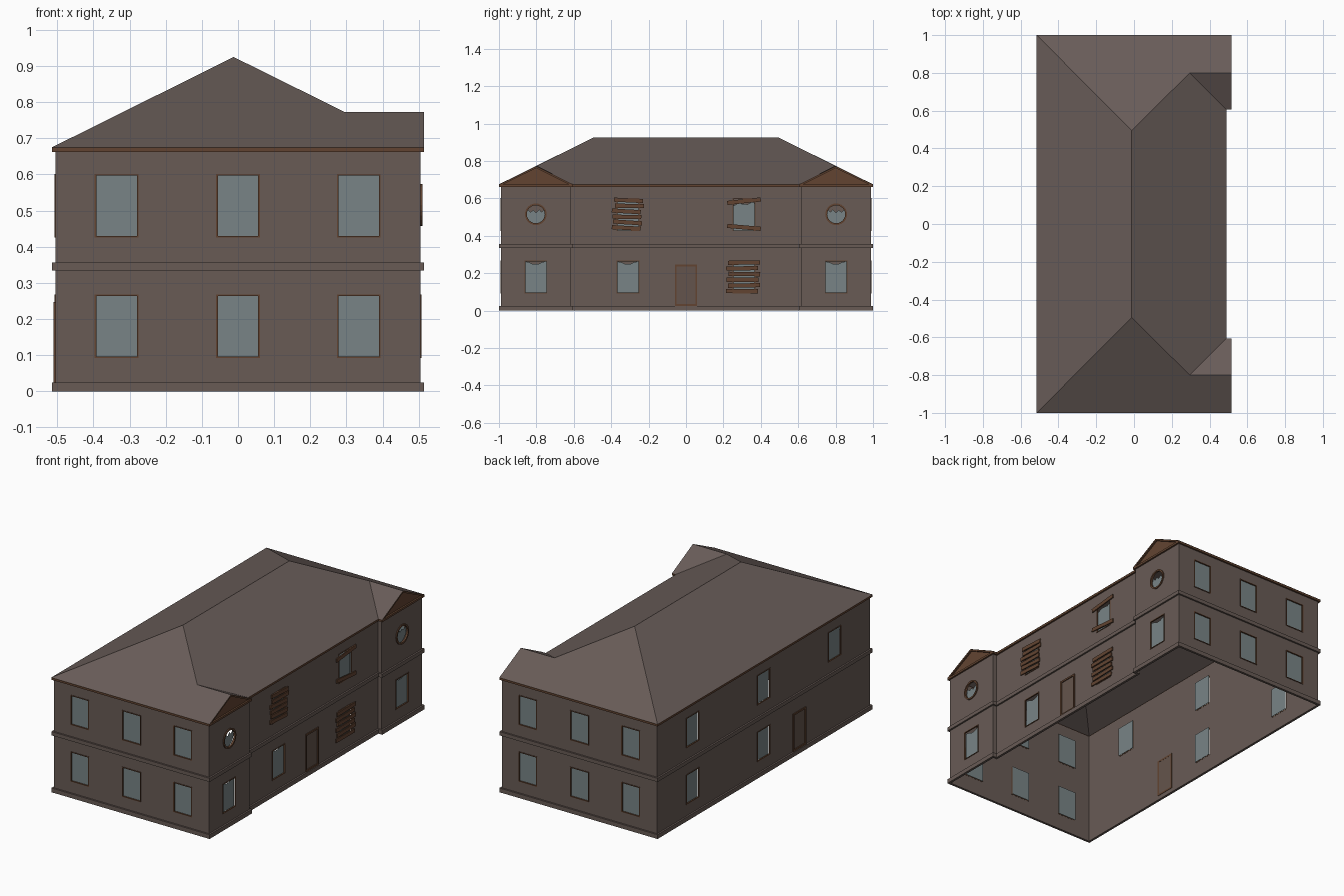
import bpy, bmesh, math, random
from mathutils import Matrix, Vector

if "Cube" in bpy.data.objects:
    bpy.data.objects.remove(bpy.data.objects["Cube"])

random.seed(4)


def lin(c):
    c /= 255
    return c / 12.92 if c <= 0.04045 else ((c + 0.055) / 1.055) ** 2.4


def material(name, r, g, b):
    m = bpy.data.materials.new(name)
    m.diffuse_color = (lin(r), lin(g), lin(b), 1)
    m.use_nodes = True
    m.node_tree.nodes["Principled BSDF"].inputs["Base Color"].default_value = m.diffuse_color
    return m


WALL = material("wall_plaster", 104, 91, 85)
ROOF = material("roof_slate", 104, 92, 88)
WOOD = material("brown_wood", 98, 68, 49)
DOOR = material("door_brown", 100, 84, 76)
GLASS = material("window_glass", 120, 132, 134)


def finish(name, bm, mat):
    bmesh.ops.recalc_face_normals(bm, faces=bm.faces)
    me = bpy.data.meshes.new(name)
    bm.to_mesh(me)
    bm.free()
    ob = bpy.data.objects.new(name, me)
    bpy.context.collection.objects.link(ob)
    if mat:
        me.materials.append(mat)
    return ob


def prism(bm, M, pts, n0, n1):
    """Extruded polygon in the local (u, w) plane from depth n0 to n1."""
    a = [bm.verts.new(M @ Vector((u, w, n0))) for u, w in pts]
    b = [bm.verts.new(M @ Vector((u, w, n1))) for u, w in pts]
    bm.faces.new(a[::-1])
    bm.faces.new(b)
    for i in range(len(pts)):
        j = (i + 1) % len(pts)
        bm.faces.new((a[i], a[j], b[j], b[i]))


def ring(bm, M, outer, inner, n0, n1):
    """Extruded frame between two matching polygons."""
    vs = [[bm.verts.new(M @ Vector((u, w, n))) for u, w in p]
          for p, n in ((outer, n0), (outer, n1), (inner, n1), (inner, n0))]
    for k in range(4):
        p, q = vs[k], vs[(k + 1) % 4]
        for i in range(len(outer)):
            j = (i + 1) % len(outer)
            bm.faces.new((p[i], p[j], q[j], q[i]))


def rect(w, h):
    return [(-w / 2, -h / 2), (w / 2, -h / 2), (w / 2, h / 2), (-w / 2, h / 2)]


def circle(r, n=24):
    return [(r * math.cos(2 * math.pi * i / n), r * math.sin(2 * math.pi * i / n)) for i in range(n)]


def outline(d):
    """Building footprint grown outward by d."""
    x, y, m, s = 0.505 + d, 0.99 + d, 0.48 + d, 0.615 - d
    return [(-x, -y), (x, -y), (x, -s), (m, -s), (m, s), (x, s), (x, y), (-x, y)]


def side(u, n, dist):
    """Function giving a local frame on one facade at (along, height)."""
    u, n, up = Vector(u), Vector(n), Vector((0, 0, 1))
    rot = Matrix((u, up, n)).transposed().to_4x4()
    return lambda a, z: Matrix.Translation(u * a + up * z + n * dist) @ rot


FRONT = side((1, 0, 0), (0, -1, 0), 0.99)
BACK = side((-1, 0, 0), (0, 1, 0), 0.99)
LEFT = side((0, -1, 0), (-1, 0, 0), 0.505)
WING = side((0, 1, 0), (1, 0, 0), 0.505)
MID = side((0, 1, 0), (1, 0, 0), 0.48)
LOW, HIGH = 0.18, 0.513
I4 = Matrix()

cut, frames, glass, doors, planks = (bmesh.new() for _ in range(5))
PANE = rect(0.12, 0.175)
BROKEN = PANE[:2] + [(0.06, 0.083), (0.035, 0.08), (0.015, 0.07), (-0.015, 0.068), (-0.035, 0.078), (-0.06, 0.083)]
CORNER = PANE[:2] + [(0.06, 0.06), (0.045, 0.07), (0.02, 0.055), (-0.03, 0.06), (-0.06, 0.045)]


def window(M, pane=PANE):
    prism(cut, M, rect(0.116, 0.171), -0.03, 0.03)
    ring(frames, M, rect(0.121, 0.176), rect(0.112, 0.167), -0.005, 0.003)
    prism(glass, M, pane, -0.012, -0.010)


def round_window(M, flip):
    prism(cut, M, circle(0.053), -0.03, 0.03)
    ring(frames, M, circle(0.058), circle(0.048), -0.005, 0.006)
    arc = [(0.053 * math.cos(t), 0.053 * math.sin(t)) for t in
           (math.radians(150 + i * 240 / 14) for i in range(15))]
    pane = arc + [(0.03, 0.012), (0.018, 0.026), (0.002, 0.008), (-0.014, 0.022), (-0.028, 0.012)]
    prism(glass, M, [(u * flip, w) for u, w in pane], -0.012, -0.010)


def door(M):
    prism(cut, M, rect(0.112, 0.214), -0.03, 0.03)
    ring(frames, M, rect(0.12, 0.222), rect(0.10, 0.202), -0.006, 0.005)
    prism(doors, M, rect(0.104, 0.206), -0.005, -0.001)


def plank(M, tilt, length, dx=0, h=0.022):
    R = M @ Matrix.Translation((dx, 0, 0)) @ Matrix.Rotation(math.radians(tilt), 4, 'Z')
    prism(planks, R, rect(length, h), 0.004, 0.011)


# Front and back windows, three per floor
for F in (FRONT, BACK):
    for a in (-0.336, 0, 0.334):
        for z in (LOW, HIGH):
            window(F(a, z))

# Left side windows and door (local axis runs along -y)
for a in (-0.66, 0, 0.66):
    window(LEFT(a, HIGH))
for a in (-0.66, 0):
    window(LEFT(a, LOW))
door(LEFT(0.33, 0.136))

# Right side: wings with round windows, middle with door and boarded windows
for s in (-1, 1):
    window(WING(s * 0.803, LOW), BROKEN)
    round_window(WING(s * 0.803, 0.515), -s)
window(MID(-0.31, LOW), BROKEN)
window(MID(0.31, LOW), BROKEN)
window(MID(-0.31, HIGH), BROKEN)
window(MID(0.31, HIGH), CORNER)
door(MID(0, 0.136))
for i in range(6):
    plank(MID(-0.31, 0.442 + i * 0.0295), random.uniform(-4, 0), 0.155, random.uniform(-0.012, 0.012))
    plank(MID(0.305, 0.104 + i * 0.0305), random.uniform(-1.5, 1.5), 0.17, random.uniform(-0.008, 0.008))
plank(MID(0.31, 0.585), 6, 0.18)
plank(MID(0.31, 0.445), -5, 0.18)

# Walls: thin open shell with the openings cut out
bm = bmesh.new()
ring(bm, I4, outline(0), outline(-0.004), 0, 0.67)
walls = finish("walls", bm, WALL)
cutter = finish("opening_cutter", cut, None)
cutter.hide_render = True
mod = walls.modifiers.new("openings", 'BOOLEAN')
mod.operation, mod.solver, mod.object = 'DIFFERENCE', 'EXACT', cutter
bpy.context.view_layer.objects.active = walls
bpy.ops.object.modifier_apply(modifier=mod.name)
bpy.data.objects.remove(cutter)

finish("window_and_door_frames", frames, WOOD)
finish("window_glass", glass, GLASS)
finish("doors", doors, DOOR)
finish("window_planks", planks, WOOD)

# Horizontal bands around the building
for name, z0, z1, mat in (("base_band", 0, 0.025, WALL), ("floor_band", 0.335, 0.357, WALL),
                          ("eave_trim", 0.662, 0.674, WOOD)):
    bm = bmesh.new()
    ring(bm, I4, outline(0.01), outline(-0.002), z0, z1)
    finish(name, bm, mat)

# Hipped roof with two gabled wings, symmetric in y
bm = bmesh.new()
P = {}
for s in (-1, 1):
    for k, c in dict(A=(-0.515, 1, 0.675), B=(0.515, 1, 0.675), R=(-0.012, 0.495, 0.925),
                     J=(0.295, 0.8, 0.773), G=(0.515, 0.8, 0.773), W=(0.515, 0.605, 0.675),
                     V=(0.49, 0.605, 0.675)).items():
        P[k, s] = bm.verts.new((c[0], c[1] * s, c[2]))
    bm.faces.new([P[k, s] for k in "ABGJR"])
    bm.faces.new([P[k, s] for k in "GWVJ"])
bm.faces.new([P["R", -1], P["J", -1], P["V", -1], P["V", 1], P["J", 1], P["R", 1]])
bm.faces.new([P["A", -1], P["A", 1], P["R", 1], P["R", -1]])
finish("roof", bm, ROOF)

# Wooden gable panels and their sloping edge boards
panel, verge = bmesh.new(), bmesh.new()
for s in (-1, 1):
    M = WING(0, 0)
    prism(panel, M, [(s * 0.61, 0.672), (s * 0.99, 0.672), (s * 0.8, 0.768)], -0.004, 0)
    prism(verge, M, [(s * 0.605, 0.674), (s * 0.8, 0.772), (s * 1.0, 0.674),
                     (s * 0.98, 0.674), (s * 0.8, 0.762), (s * 0.625, 0.674)], 0, 0.0095)
finish("gable_panels", panel, WOOD)
finish("gable_edge_boards", verge, WOOD)
